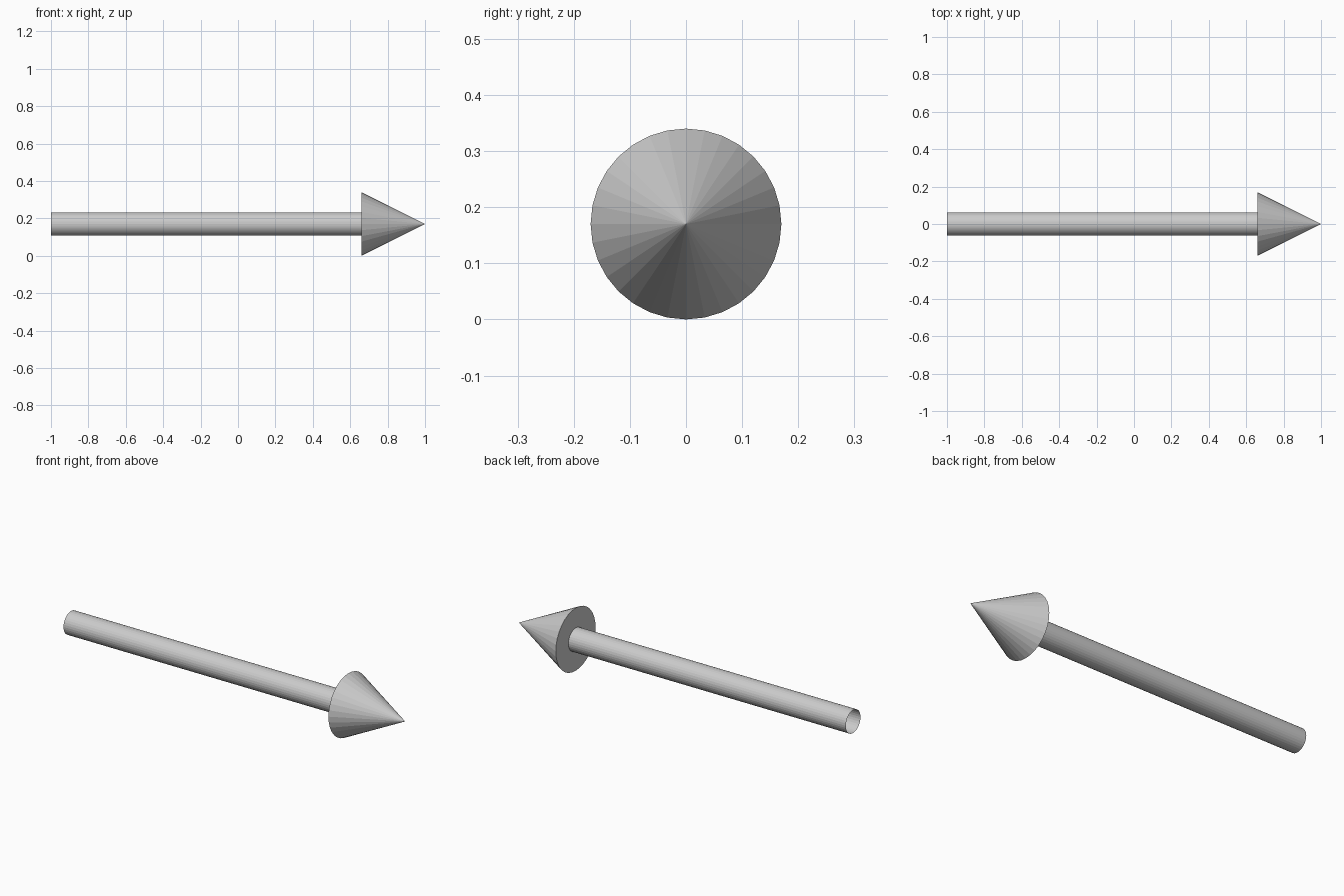
import bpy, math

if "Cube" in bpy.data.objects:
    bpy.data.objects.remove(bpy.data.objects["Cube"])

SIDES = 32
CENTRE_Z = 0.17
SHAFT_R, HEAD_R = 0.0625, 0.17
TAIL_X, NECK_X, TIP_X = -1.0, 0.66, 1.0


def lathe(name, profile):
    """Revolve (x, radius) points round the arrow's axis; radius 0 makes a tip."""
    verts, rings, faces = [], [], []
    for x, r in profile:
        n = SIDES if r > 0 else 1
        rings.append([len(verts) + i for i in range(n)])
        for i in range(n):
            a = 2 * math.pi * i / SIDES
            verts.append((x, r * math.cos(a), CENTRE_Z + r * math.sin(a)))
    for a, b in zip(rings, rings[1:]):
        for i in range(SIDES):
            j = (i + 1) % SIDES
            if len(b) == 1:
                faces.append((a[j], a[i], b[0]))
            else:
                faces.append((a[j], a[i], b[i], b[j]))
    mesh = bpy.data.meshes.new(name)
    mesh.from_pydata(verts, [], [f[::-1] for f in faces])
    obj = bpy.data.objects.new(name, mesh)
    bpy.context.collection.objects.link(obj)
    return obj


# Shaft: thin tube, open at the tail
lathe("arrow_shaft", [(TAIL_X, SHAFT_R), (NECK_X, SHAFT_R)])

# Head: flat ring shoulder round the shaft, then the cone
lathe("arrow_head", [(NECK_X, SHAFT_R), (NECK_X, HEAD_R), (TIP_X, 0)])
